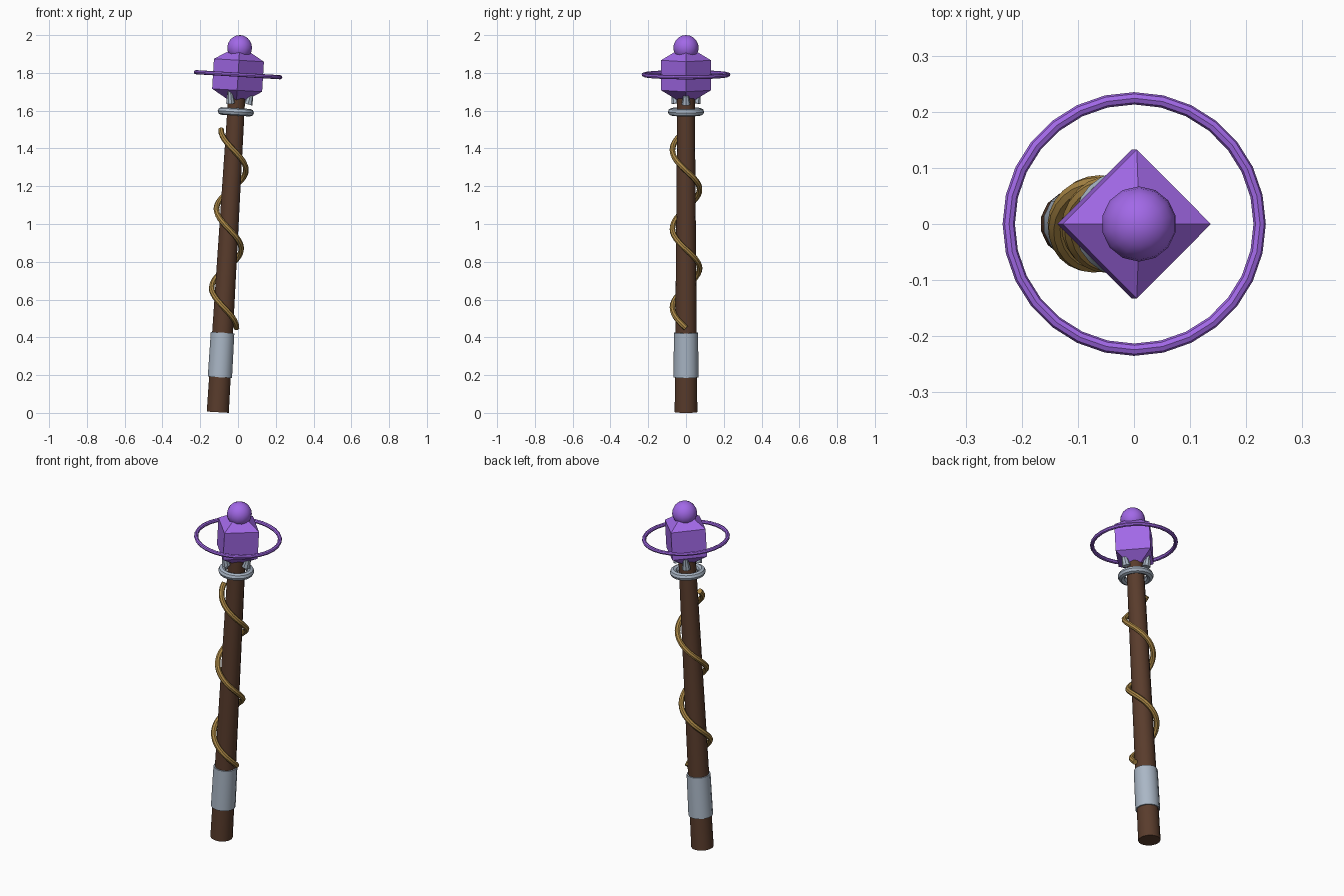
import bpy, math
from mathutils import Matrix, Vector

if "Cube" in bpy.data.objects:
    bpy.data.objects.remove(bpy.data.objects["Cube"])

# the whole staff leans slightly towards +x
LEAN = Matrix.Translation((-0.107, 0, 0.0036)) @ Matrix.Rotation(0.06, 4, 'Y')


def material(name, rgb):
    m = bpy.data.materials.new(name)
    m.diffuse_color = (*rgb, 1)
    m.use_nodes = True
    m.node_tree.nodes["Principled BSDF"].inputs["Base Color"].default_value = m.diffuse_color
    return m


WOOD = material("wood", (0.10, 0.045, 0.025))
GOLD = material("gold", (0.40, 0.24, 0.06))
PURPLE = material("purple", (0.36, 0.14, 0.80))
STEEL = material("steel", (0.40, 0.47, 0.56))


def finish(name, mat, local=Matrix(), smooth=True):
    ob = bpy.context.object
    ob.name = name
    ob.data.materials.append(mat)
    if smooth:
        bpy.ops.object.shade_smooth_by_angle(angle=math.radians(40))
    ob.matrix_world = LEAN @ local
    return ob


def at(t):
    return Matrix.Translation((0, 0, t))


def rod(name, mat, t0, t1, r0, r1, sides=14):
    bpy.ops.mesh.primitive_cone_add(vertices=sides, radius1=r0, radius2=r1, depth=t1 - t0)
    finish(name, mat, at((t0 + t1) / 2))


def ring(name, mat, t, major, minor, segs):
    bpy.ops.mesh.primitive_torus_add(major_radius=major, minor_radius=minor,
                                     major_segments=segs, minor_segments=8)
    finish(name, mat, at(t), smooth=True)
    bpy.ops.object.shade_smooth()


# shaft and grip sleeve
rod("shaft", WOOD, 0.0, 1.70, 0.06, 0.046)
rod("grip_sleeve", STEEL, 0.185, 0.422, 0.066, 0.064)

# spiral vine: two and a half turns
curve = bpy.data.curves.new("spiral_wrap", 'CURVE')
curve.dimensions = '3D'
curve.bevel_depth = 0.015
curve.bevel_resolution = 2
curve.use_fill_caps = True
N = 60
spline = curve.splines.new('POLY')
spline.points.add(N)
for i, p in enumerate(spline.points):
    a = -5 * math.pi * i / N
    p.co = (0.072 * math.cos(a), 0.072 * math.sin(a), 0.45 + 1.045 * i / N, 1)
wrap = bpy.data.objects.new("spiral_wrap", curve)
bpy.context.collection.objects.link(wrap)
bpy.ops.object.select_all(action='DESELECT')
wrap.select_set(True)
bpy.context.view_layer.objects.active = wrap
bpy.ops.object.convert(target='MESH')
finish("spiral_wrap", GOLD)
bpy.ops.object.shade_smooth_by_angle(angle=math.radians(60))

# collar and three claws holding the crystal
ring("collar", STEEL, 1.593, 0.076, 0.02, 24)
for k in range(3):
    bpy.ops.mesh.primitive_cone_add(vertices=8, radius1=0.024, radius2=0, depth=0.13)
    finish(f"claw_{k + 1}", STEEL,
           Matrix.Rotation(k * math.tau / 3, 4, 'Z')
           @ Matrix.Translation((0.076, 0, 1.70)) @ Matrix.Rotation(0.22, 4, 'Y'))

# faceted crystal, halo ring and orb
bpy.ops.mesh.primitive_uv_sphere_add(segments=4, ring_count=2, radius=0.153)
finish("crystal", PURPLE, at(1.787) @ Matrix.Diagonal((1, 1, 1.04, 1)), smooth=False)
ring("halo_ring", PURPLE, 1.79, 0.224, 0.011, 28)
bpy.ops.mesh.primitive_uv_sphere_add(segments=14, ring_count=10, radius=0.067)
finish("orb", PURPLE, at(1.933))
bpy.ops.object.shade_smooth()
